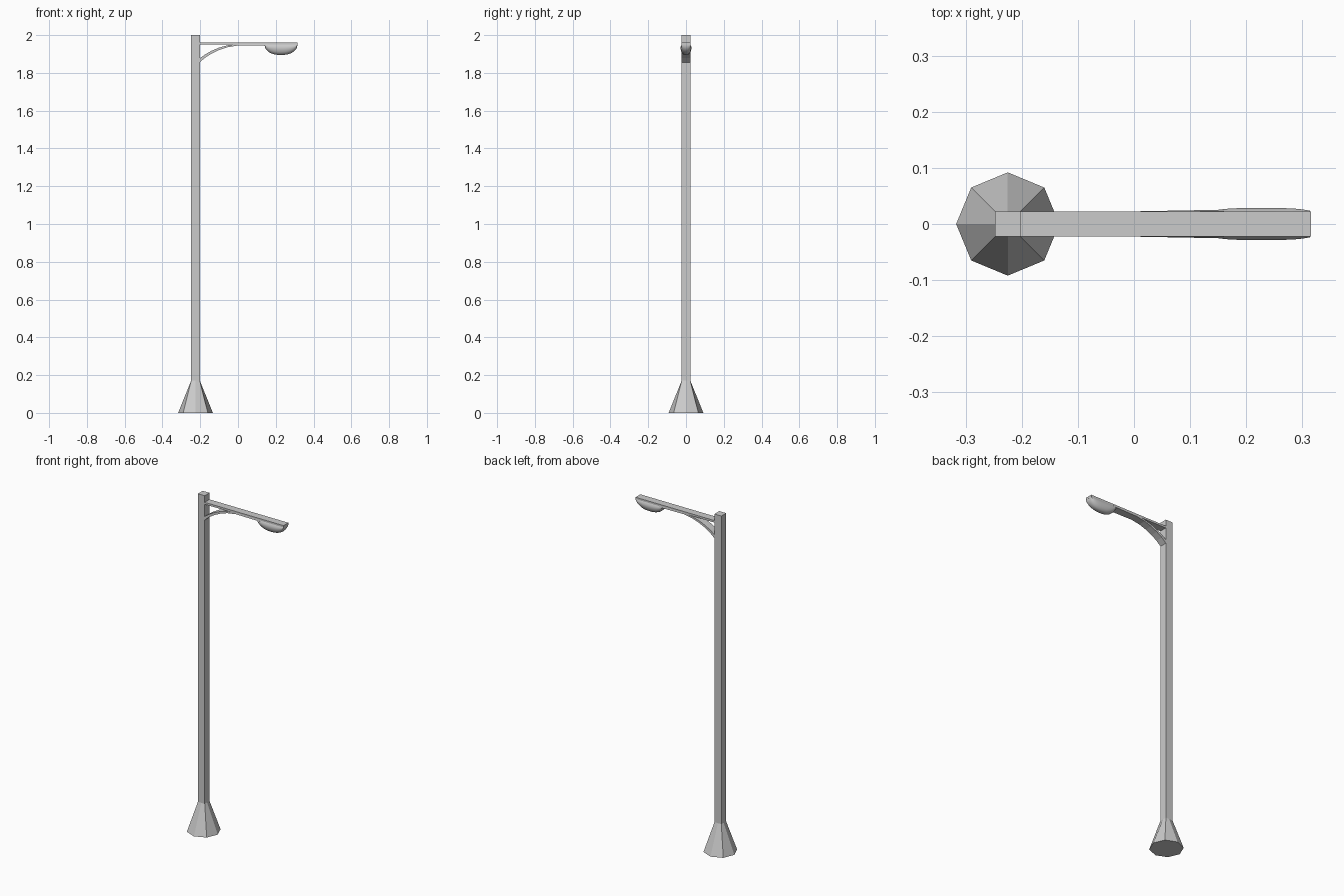
import bpy, bmesh, math

if "Cube" in bpy.data.objects:
    bpy.data.objects.remove(bpy.data.objects["Cube"])

PX = -0.225   # pole axis
HW = 0.0225   # half width of pole and arm


def loft(name, rings, smooth=False):
    """Closed solid skinned through rings of equal point count."""
    bm = bmesh.new()
    vr = [[bm.verts.new(p) for p in r] for r in rings]
    n = len(rings[0])
    for a, b in zip(vr, vr[1:]):
        for i in range(n):
            j = (i + 1) % n
            bm.faces.new((a[i], a[j], b[j], b[i]))
    bm.faces.new(vr[0][::-1])
    bm.faces.new(vr[-1])
    bmesh.ops.recalc_face_normals(bm, faces=bm.faces)
    me = bpy.data.meshes.new(name)
    bm.to_mesh(me)
    bm.free()
    ob = bpy.data.objects.new(name, me)
    bpy.context.collection.objects.link(ob)
    if smooth:
        bpy.ops.object.select_all(action='DESELECT')
        ob.select_set(True)
        bpy.context.view_layer.objects.active = ob
        bpy.ops.object.shade_smooth_by_angle(angle=math.radians(35))
    return ob


def square(z):
    return [(PX + sx * HW, sy * HW, z)
            for sx, sy in ((-1, -1), (1, -1), (1, 1), (-1, 1))]


def section(x, z0, z1, w0=HW, w1=HW):
    return [(x, -w0, z0), (x, w0, z0), (x, w1, z1), (x, -w1, z1)]


# square pole
loft("pole", [square(0.165), square(2.0)])

# flared foot: octagon blending into the square pole
bottom, top = [], []
for i in range(8):
    c, s = math.cos(i * math.pi / 4), math.sin(i * math.pi / 4)
    m = max(abs(c), abs(s))
    bottom.append((PX + 0.092 * c, 0.092 * s, 0))
    top.append((PX + HW * c / m, HW * s / m, 0.172))
loft("foot", [bottom, top])

# horizontal arm
loft("arm", [section(-0.203, 1.949, 1.961), section(0.315, 1.949, 1.961)])

# curved brace below the arm, running on as a thin strip to the lamp
brace = []
for x, lo, hi in ((-0.203, 1.855, 1.877), (-0.175, 1.880, 1.897),
                  (-0.14, 1.902, 1.917), (-0.10, 1.921, 1.934),
                  (-0.055, 1.936, 1.946), (0.0, 1.945, 1.953)):
    brace.append(section(x, lo, hi))
brace.append(section(0.16, 1.945, 1.953, 0.0255, HW))
loft("brace", brace)

# bowl shaped lamp head: rounded cross sections along the arm
lamp = []
N = 14
for k in range(N + 1):
    u = -math.cos(math.pi * k / N)
    x = 0.2275 + 0.0865 * u
    d = 0.006 + 0.049 * max(0, 1 - abs(u) ** 2.4) ** 0.55
    w = 0.0235 + 0.005 * (1 - u ** 4)
    prof = [(HW, 0), (w, -0.2 * d), (w, -0.45 * d), (0.85 * w, -0.72 * d),
            (0.55 * w, -0.93 * d), (0.2 * w, -d)]
    ring = [(x, y, 1.95 + z) for y, z in prof]
    ring += [(x, -y, 1.95 + z) for y, z in reversed(prof)]
    lamp.append(ring)
loft("lamp_head", lamp, smooth=True)
